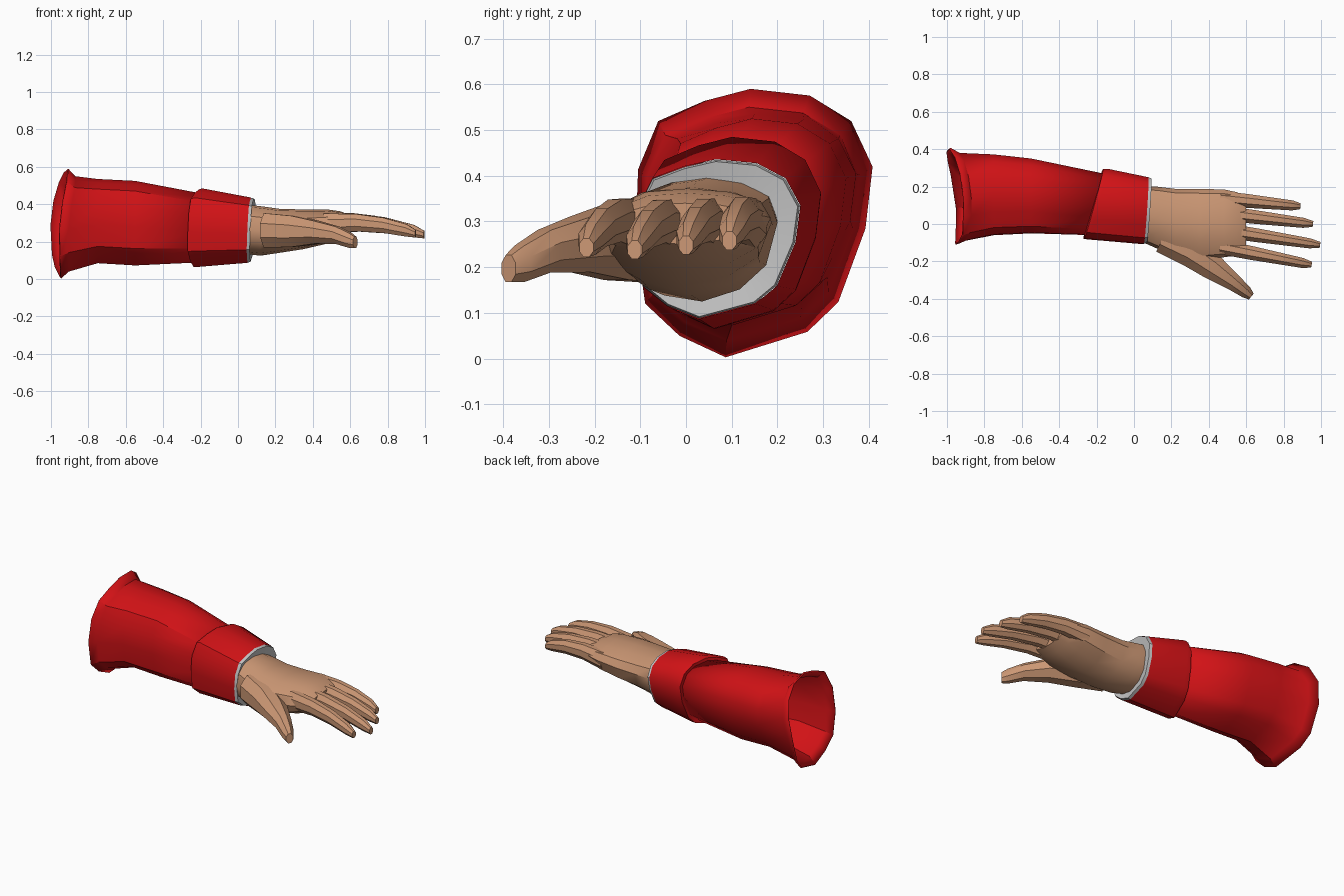
import bpy, bmesh, math
from mathutils import Vector

cube = bpy.data.objects.get("Cube")
if cube:
    bpy.data.objects.remove(cube, do_unlink=True)


def material(name, rgb):
    m = bpy.data.materials.new(name)
    m.use_nodes = True
    m.diffuse_color = (*rgb, 1)
    bsdf = m.node_tree.nodes["Principled BSDF"]
    bsdf.inputs["Base Color"].default_value = (*rgb, 1)
    bsdf.inputs["Roughness"].default_value = 0.8
    return m


RED = material("red cloth", (0.64, 0.006, 0.008))
SKIN = material("skin", (0.6, 0.31, 0.175))
GREY = material("grey lining", (0.55, 0.55, 0.55))

# Cross-sections in (y, z), clockwise as seen from the hand end
CLOTH = [(-.81, .76), (-.42, .91), (-.03, 1), (.47, .95), (.82, .76), (1, .42), (.94, -.04),
         (.71, -.59), (.45, -.81), (-.24, -1), (-.63, -.84), (-.92, -.6), (-1, -.1), (-.98, .4)]
PALM = [(-.9, .55), (-.5, .92), (0, 1), (.5, .92), (.88, .7), (1, .3),
        (.85, -.4), (.5, -.8), (0, -1), (-.5, -.9), (-.9, -.5), (-1, 0)]
DIGIT = [(math.sin(a), math.cos(a)) for a in (math.tau * (i + .5) / 8 for i in range(8))]


def loft(name, rings, mat, capped=False, thickness=0, angle=35):
    """Skin a list of equal rings of points into one object."""
    bm = bmesh.new()
    loops = [[bm.verts.new(p) for p in ring] for ring in rings]
    n = len(loops[0])
    for a, b in zip(loops, loops[1:]):
        for i in range(n):
            j = (i + 1) % n
            bm.faces.new((a[i], b[i], b[j], a[j]))
    if capped:
        bm.faces.new(loops[0])
        bm.faces.new(loops[-1][::-1])
        bmesh.ops.recalc_face_normals(bm, faces=bm.faces)
    mesh = bpy.data.meshes.new(name)
    bm.to_mesh(mesh)
    bm.free()
    mesh.materials.append(mat)
    ob = bpy.data.objects.new(name, mesh)
    bpy.context.collection.objects.link(ob)
    if thickness:
        mod = ob.modifiers.new("thickness", "SOLIDIFY")
        mod.thickness = thickness
        mod.offset = -1
    bpy.ops.object.select_all(action="DESELECT")
    ob.select_set(True)
    bpy.context.view_layer.objects.active = ob
    bpy.ops.object.shade_smooth_by_angle(angle=math.radians(angle))
    return ob


def ring(profile, x, y0, y1, z0, z1, lean_y=0, lean_z=0, bow=0):
    """Fit a profile to y and z limits; the lean and bow bend it along x."""
    cy, cz, ry, rz = (y0 + y1) / 2, (z0 + z1) / 2, (y1 - y0) / 2, (z1 - z0) / 2
    return [(x + lean_y * p + lean_z * q + bow * q * q, cy + ry * p, cz + rz * q)
            for p, q in profile]


def digit(name, path):
    """Tube through (x, y, z, half width, half height) stations."""
    rings = []
    for i, (x, y, z, w, h) in enumerate(path):
        a, b = path[max(i - 1, 0)], path[min(i + 1, len(path) - 1)]
        side = Vector((a[1] - b[1], b[0] - a[0], 0)).normalized()
        rings.append([Vector((x, y, z)) + side * (w * p) + Vector((0, 0, h * q)) for p, q in DIGIT])
    loft(name, rings, SKIN, capped=True)


# Sleeve with a flared open end
loft("sleeve", [
    ring(CLOTH, -.975, -.11, .408, .003, .59, -.024, .022, .045),
    ring(CLOTH, -.925, -.09, .38, .04, .55, -.022, .02, .035),
    ring(CLOTH, -.75, -.06, .372, .085, .535),
    ring(CLOTH, -.55, -.05, .35, .073, .525),
    ring(CLOTH, -.18, -.06, .265, .09, .455, .04),
], RED, thickness=.01)

# Turned-back cuff
loft("cuff", [
    ring(CLOTH, -.215, -.05, .265, .09, .46, .05),
    ring(CLOTH, -.218, -.08, .295, .065, .478, .05, .008),
    ring(CLOTH, -.19, -.083, .295, .066, .485, .05),
    ring(CLOTH, .062, -.108, .25, .087, .436, .012, .008),
], RED)

# Lining edge that closes the cuff onto the wrist
loft("cuff_lining", [
    ring(CLOTH, .06, -.107, .249, .088, .435, .012, .008),
    ring(CLOTH, .078, -.103, .244, .092, .431, .012, .008),
    ring(CLOTH, .068, -.07, .19, .15, .385, .012, .008),
], GREY)

# Palm from wrist to knuckles
loft("palm", [ring(PALM, *r) for r in (
    (.03, -.09, .2, .135, .4),
    (.12, -.13, .2, .125, .39),
    (.22, -.17, .188, .14, .376),
    (.35, -.19, .187, .16, .372),
    (.48, -.178, .185, .19, .372),
    (.55, -.168, .17, .22, .362),
    (.6, -.15, .145, .25, .34),
)], SKIN, capped=True)

# Fingers: knuckle y, tip x, tip y, lift
STATIONS = [(0, .295, .042, .06), (.35, .3, .04, .05), (.65, .284, .034, .044),
            (.9, .256, .029, .036), (1, .238, .017, .022)]
for name, y0, x1, y1, lift in (("little_finger", .138, .89, .095, .02),
                               ("ring_finger", .06, .957, 0, .01),
                               ("middle_finger", -.03, .995, -.112, 0),
                               ("index_finger", -.122, .95, -.218, .005)):
    digit(name, [(.46 + (x1 - .46) * t, y0 + (y1 - y0) * t, z + lift * t, w, h)
                 for t, z, w, h in STATIONS])

# Thumb with its fleshy base
digit("thumb", [
    (.15, -.08, .26, .08, .1),
    (.3, -.15, .255, .085, .09),
    (.42, -.23, .25, .075, .066),
    (.53, -.31, .235, .05, .05),
    (.6, -.365, .207, .036, .043),
    (.627, -.388, .197, .022, .032),
])
